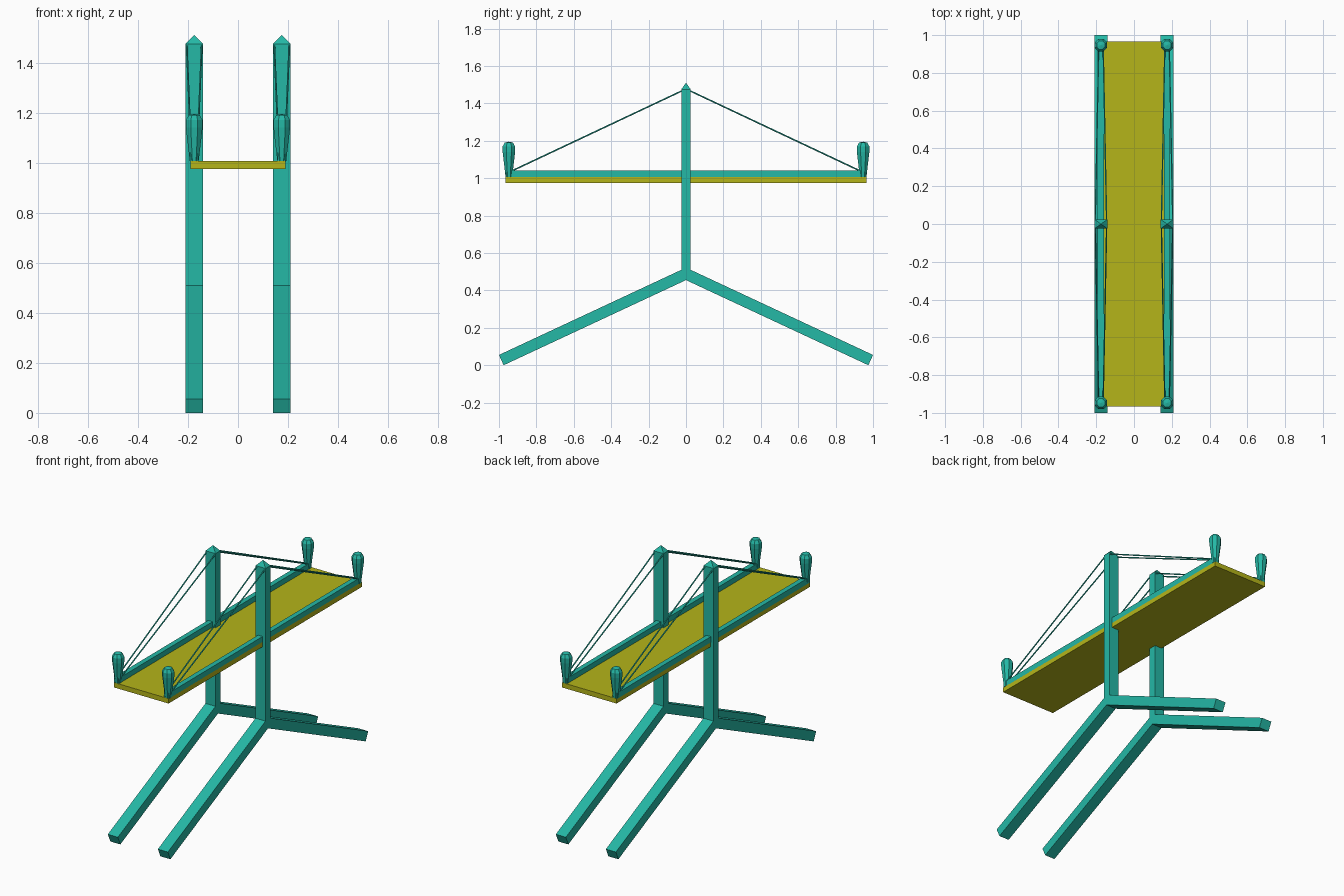
import bpy, bmesh, math
from mathutils import Vector

if "Cube" in bpy.data.objects:
    bpy.data.objects.remove(bpy.data.objects["Cube"])


def material(name, color):
    m = bpy.data.materials.new(name)
    m.diffuse_color = color
    m.use_nodes = True
    m.node_tree.nodes["Principled BSDF"].inputs["Base Color"].default_value = m.diffuse_color
    return m


TEAL = material("teal_paint", (0.018, 0.48, 0.38, 1))
YELLOW = material("yellow_deck", (0.46, 0.46, 0.01, 1))
POST_X = 0.175


def finish(name, bm, mat):
    bmesh.ops.recalc_face_normals(bm, faces=bm.faces)
    mesh = bpy.data.meshes.new(name)
    bm.to_mesh(mesh)
    bm.free()
    mesh.materials.append(mat)
    ob = bpy.data.objects.new(name, mesh)
    bpy.context.collection.objects.link(ob)
    return ob


def box(name, lo, hi, mat):
    bm = bmesh.new()
    bmesh.ops.create_cube(bm, size=1)
    lo, hi = Vector(lo), Vector(hi)
    bmesh.ops.scale(bm, vec=hi - lo, verts=bm.verts)
    bmesh.ops.translate(bm, vec=(lo + hi) / 2, verts=bm.verts)
    return finish(name, bm, mat)


def frame(name, x):
    # Y-shaped post and legs, extruded sideways from a side profile
    right = [(0.975, 0.0), (1.0, 0.055), (0.025, 0.51), (0.025, 1.475)]
    outline = [(0, 0.455)] + right + [(-y, z) for y, z in reversed(right)]
    bm = bmesh.new()
    face = bm.faces.new([bm.verts.new((x - 0.035, y, z)) for y, z in outline])
    ext = bmesh.ops.extrude_face_region(bm, geom=[face], use_keep_orig=True)
    moved = [g for g in ext["geom"] if isinstance(g, bmesh.types.BMVert)]
    bmesh.ops.translate(bm, vec=(0.07, 0, 0), verts=moved)
    # pointed post top
    bm.normal_update()
    top = max(bm.faces, key=lambda f: f.calc_center_median().z)
    tip = bmesh.ops.poke(bm, faces=[top])["verts"][0]
    tip.co.z = 1.51
    return finish(name, bm, TEAL)


def cable(name, a, b):
    a, b = Vector(a), Vector(b)
    bm = bmesh.new()
    bmesh.ops.create_cone(bm, cap_ends=True, segments=6, radius1=0.004,
                          radius2=0.004, depth=(b - a).length)
    bmesh.ops.rotate(bm, verts=bm.verts, cent=(0, 0, 0),
                     matrix=(b - a).to_track_quat('Z', 'Y').to_matrix())
    bmesh.ops.translate(bm, vec=(a + b) / 2, verts=bm.verts)
    return finish(name, bm, TEAL)


def bollard(name, x, y):
    # faceted corner knob, widening upwards to a domed head
    profile = [(0.019, 1.005), (0.036, 1.14), (0.036, 1.17), (0.024, 1.19)]
    bm = bmesh.new()
    n = 8
    rings = [[bm.verts.new((x + r * math.cos((i + 0.5) * math.tau / n),
                            y + r * math.sin((i + 0.5) * math.tau / n), z))
              for i in range(n)] for r, z in profile]
    for low, high in zip(rings, rings[1:]):
        for i in range(n):
            j = (i + 1) % n
            bm.faces.new((low[i], low[j], high[j], high[i]))
    bm.faces.new(rings[0])
    cap = bm.faces.new(rings[-1])
    bm.normal_update()
    bmesh.ops.poke(bm, faces=[cap])["verts"][0].co.z = 1.195
    return finish(name, bm, TEAL)


# Deck
box("deck", (-0.19, -0.965, 0.975), (0.19, 0.965, 1.006), YELLOW)

for sx, side in ((-1, "left"), (1, "right")):
    x = sx * POST_X
    frame(f"{side}_post_and_legs", x)
    box(f"{side}_rail", (x - 0.017, -0.963, 1.004), (x + 0.015, 0.963, 1.04), TEAL)
    for sy, end in ((-1, "front"), (1, "back")):
        bollard(f"{side}_{end}_bollard", x, sy * 0.947)
        # paired stay cables, spread at the post top
        for k, where in ((-1, "a"), (1, "b")):
            cable(f"{side}_{end}_cable_{where}", (x + k * 0.03, sy * 0.015, 1.47),
                  (x + k * 0.012, sy * 0.935, 1.037))
